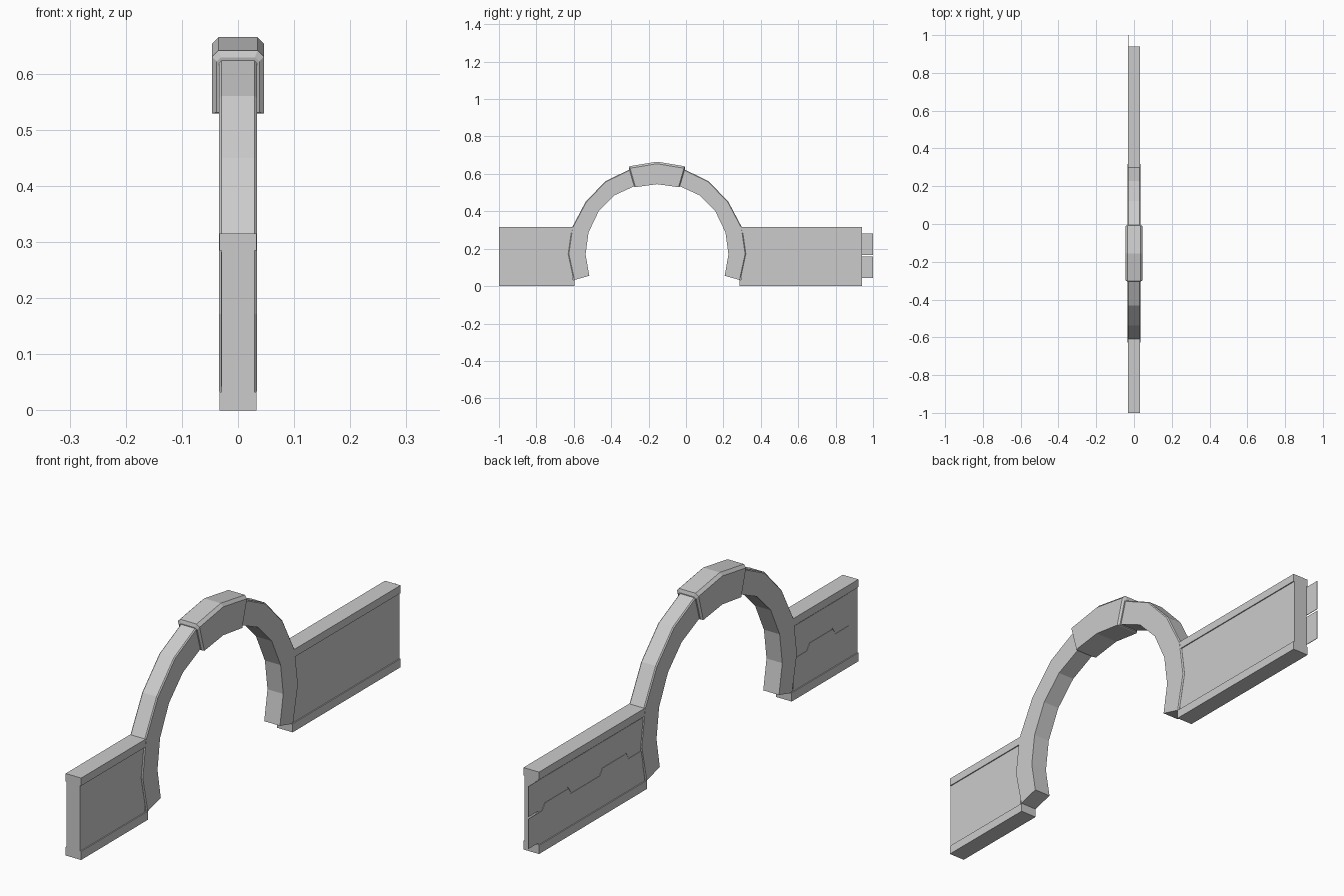
import bpy, bmesh

if "Cube" in bpy.data.objects:
    bpy.data.objects.remove(bpy.data.objects["Cube"])

CY = -0.155  # y position of the arch centre


def finish(name, bm):
    bmesh.ops.recalc_face_normals(bm, faces=bm.faces)
    me = bpy.data.meshes.new(name)
    bm.to_mesh(me)
    bm.free()
    ob = bpy.data.objects.new(name, me)
    bpy.context.collection.objects.link(ob)
    return ob


def prism(name, profile, x0, x1):
    """Extrude a (y, z) outline along x."""
    bm = bmesh.new()
    f = bm.faces.new([bm.verts.new((x0, y, z)) for y, z in profile])
    new = bmesh.ops.extrude_face_region(bm, geom=[f])["geom"]
    bmesh.ops.translate(bm, vec=(x1 - x0, 0, 0),
                        verts=[v for v in new if isinstance(v, bmesh.types.BMVert)])
    return finish(name, bm)


def bar(name, y0, y1, z0, z1, w):
    return prism(name, [(y0, z0), (y1, z0), (y1, z1), (y0, z1)], -w, w)


def stone(name, stations, mirror=1):
    """Loft stations (outer yz, inner yz, half width, chamfer), chamfered outside."""
    bm = bmesh.new()
    rings = []
    for (oy, oz), (iy, iz), w, c in stations:
        d = ((oy - iy) ** 2 + (oz - iz) ** 2) ** 0.5
        ly, lz = oy + (iy - oy) * c / d, oz + (iz - oz) * c / d
        ring = [(-w, iy, iz), (w, iy, iz), (w, ly, lz),
                (w - c, oy, oz), (c - w, oy, oz), (-w, ly, lz)]
        rings.append([bm.verts.new((x, CY + mirror * y, z)) for x, y, z in ring])
    for a, b in zip(rings, rings[1:]):
        for i in range(6):
            j = (i + 1) % 6
            bm.faces.new((a[i], a[j], b[j], b[i]))
    bm.faces.new(rings[0])
    bm.faces.new(rings[-1])
    return finish(name, bm)


# Arch legs, mirrored about the arch centre (y measured from the centre)
outer = [(0.445, 0.032), (0.475, 0.172), (0.455, 0.312), (0.382, 0.45), (0.277, 0.56), (0.14, 0.627)]
inner = [(0.362, 0.055), (0.382, 0.17), (0.366, 0.287), (0.312, 0.40), (0.228, 0.485), (0.113, 0.538)]
for side, m in (("right", 1), ("left", -1)):
    stone("arch_leg_" + side, [(o, i, 0.0335, 0.004) for o, i in zip(outer, inner)], m)

# Keystone with bevelled ends
stone("keystone", [
    ((-0.150, 0.629), (-0.121, 0.531), 0.038, 0.008),
    ((-0.147, 0.641), (-0.115, 0.529), 0.046, 0.011),
    ((0, 0.665), (0, 0.545), 0.046, 0.011),
    ((0.147, 0.641), (0.115, 0.529), 0.046, 0.011),
    ((0.150, 0.629), (0.121, 0.531), 0.038, 0.008)])

# Wall runs either side: recessed body, coping and plinth
for side, end, m in (("left", -1.0, -1), ("right", 0.94, 1)):
    near = CY + m * 0.45
    bar("wall_body_" + side, near, end, 0.02, 0.30, 0.029)
    bar("coping_" + side, near, end, 0.285, 0.315, 0.033)
    bar("plinth_" + side, CY + m * 0.44, end, 0.0, 0.033, 0.033)

# Thin cladding slabs on the back, each split by a stepped joint
for k, (y1, y0) in enumerate(((1.0, 0.655), (0.65, 0.305), (-0.61, -0.948))):
    L = y1 - y0
    step = [(0, 0), (0.24, 0), (0.29, 0.024), (0.69, 0.024), (0.74, 0), (1, 0)]
    joint = [(y1 - t * L, z) for t, z in step]
    prism(f"cladding_upper_{k}", [(y0, 0.282), (y1, 0.282)] + [(y, 0.165 + z) for y, z in joint], -0.0305, -0.0285)
    prism(f"cladding_lower_{k}", [(y0, 0.042), (y1, 0.042)] + [(y, 0.157 + z) for y, z in joint], -0.0305, -0.0285)
